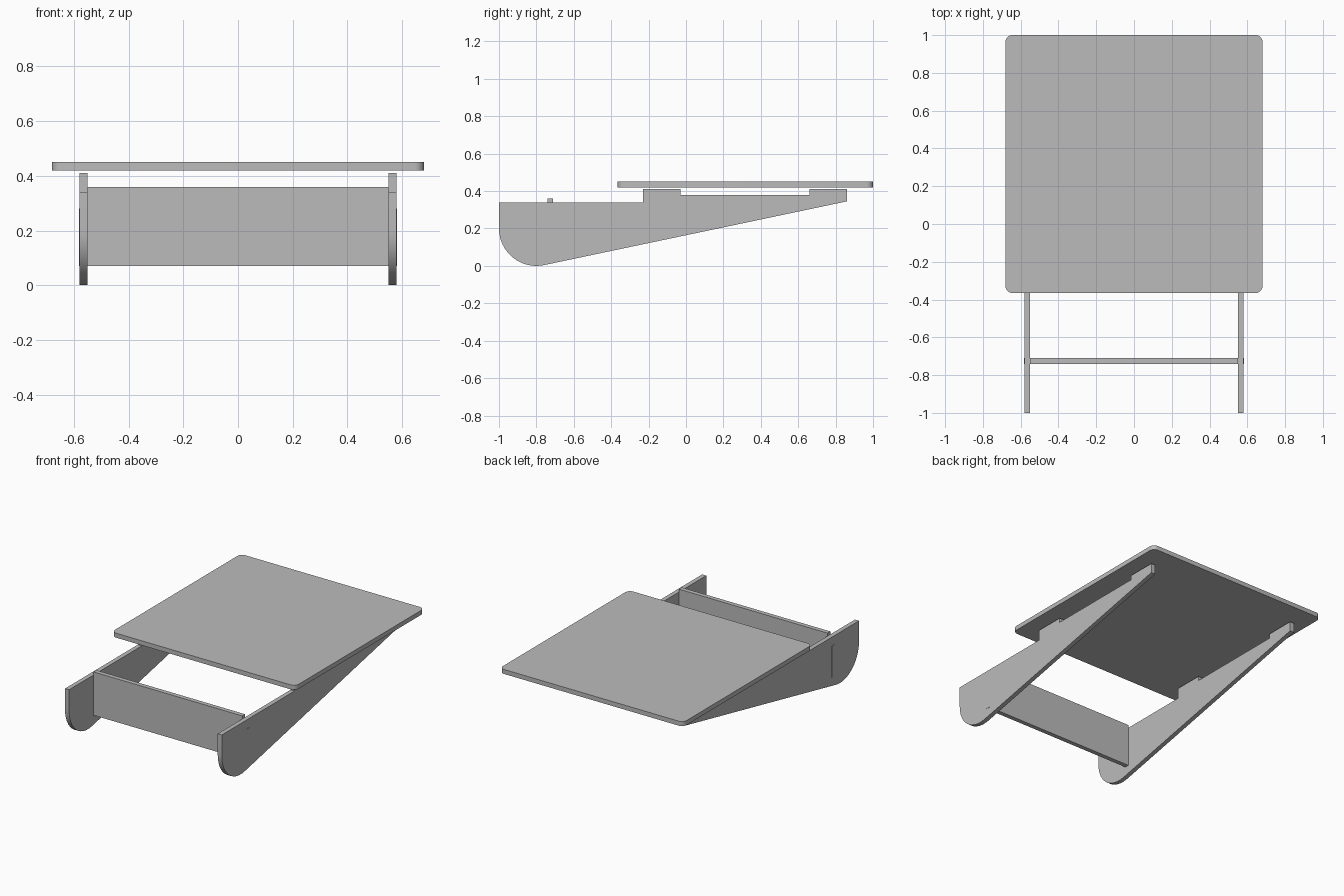
import bpy, bmesh
from math import sin, cos, radians
from mathutils import Vector

cube = bpy.data.objects.get("Cube")
if cube:
    bpy.data.objects.remove(cube, do_unlink=True)

grey = bpy.data.materials.new("plain_grey")
grey.use_nodes = True
colour = (0.5, 0.5, 0.5, 1)
grey.diffuse_color = colour
grey.node_tree.nodes["Principled BSDF"].inputs["Base Color"].default_value = colour


def arc(cx, cy, r, start, end, steps):
    angles = [radians(start + (end - start) * i / steps) for i in range(steps + 1)]
    return [(cx + r * cos(a), cy + r * sin(a)) for a in angles]


def extrude(name, points, depth):
    """Extrude a closed outline of 3D points along the depth vector."""
    bm = bmesh.new()
    face = bm.faces.new([bm.verts.new(p) for p in points])
    result = bmesh.ops.extrude_face_region(bm, geom=[face])
    moved = [g for g in result["geom"] if isinstance(g, bmesh.types.BMVert)]
    bmesh.ops.translate(bm, verts=moved, vec=Vector(depth))
    bmesh.ops.recalc_face_normals(bm, faces=bm.faces)
    mesh = bpy.data.meshes.new(name)
    bm.to_mesh(mesh)
    bm.free()
    mesh.materials.append(grey)
    obj = bpy.data.objects.new(name, mesh)
    bpy.context.collection.objects.link(obj)
    bpy.ops.object.select_all(action='DESELECT')
    obj.select_set(True)
    bpy.context.view_layer.objects.active = obj
    bpy.ops.object.shade_smooth_by_angle(angle=radians(30))
    return obj


# Board with rounded corners
half, front, back, r = 0.68, -0.365, 1.0, 0.035
outline = (arc(half - r, back - r, r, 0, 90, 6)
           + arc(r - half, back - r, r, 90, 180, 6)
           + arc(r - half, front + r, r, 180, 270, 6)
           + arc(half - r, front + r, r, 270, 360, 6))
extrude("top_board", [(x, y, 0.42) for x, y in outline], (0, 0, 0.03))

# Side panels: rounded foot, sloping underside and two raised pads
profile = arc(-0.8, 0.2, 0.2, 180, 281.7, 12) + [
    (0.86, 0.345), (0.86, 0.41), (0.66, 0.41), (0.66, 0.38),
    (-0.03, 0.38), (-0.03, 0.41), (-0.23, 0.41), (-0.23, 0.34), (-1, 0.34)]
for name, x in (("left_side_panel", 0.55), ("right_side_panel", -0.58)):
    extrude(name, [(x, y, z) for y, z in profile], (0.03, 0, 0))

# Cross board with tenons that just pass through the side panels
inner, outer = 0.55, 0.582
low, mid, high = 0.07, 0.28, 0.36
board = [(-outer, low), (outer, low), (outer, mid), (inner, mid),
         (inner, high), (-inner, high), (-inner, mid), (-outer, mid)]
extrude("cross_board", [(x, -0.74, z) for x, z in board], (0, 0.03, 0))
